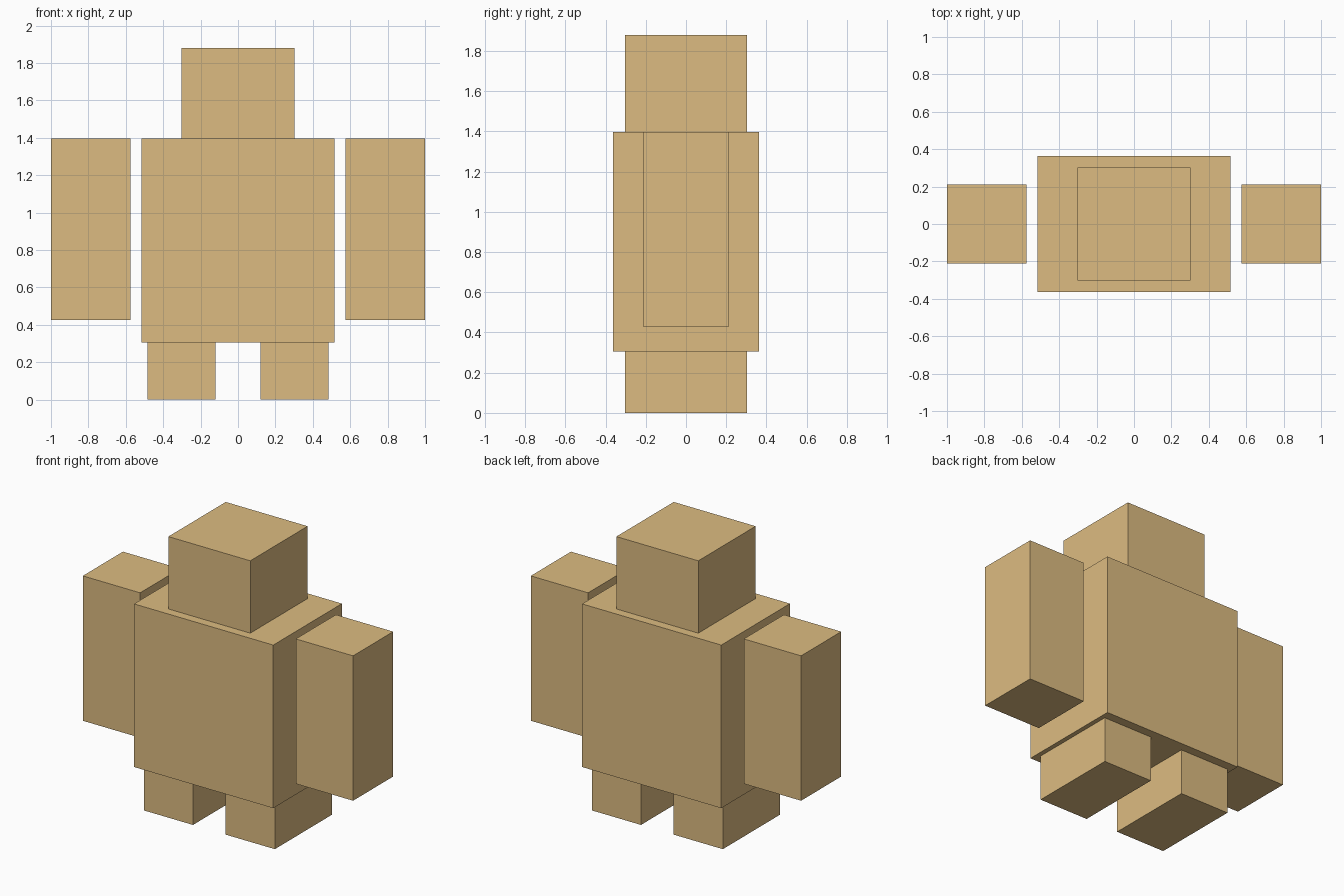
import bpy

if "Cube" in bpy.data.objects:
    bpy.data.objects.remove(bpy.data.objects["Cube"])

tan = bpy.data.materials.new("tan")
tan.diffuse_color = (0.72, 0.5, 0.22, 1.0)
tan.use_nodes = True
tan.node_tree.nodes["Principled BSDF"].inputs["Base Color"].default_value = tan.diffuse_color


def box(name, x, y, z):
    """Box spanning the given (min, max) ranges on each axis."""
    spans = (x, y, z)
    bpy.ops.mesh.primitive_cube_add(size=1, location=[(a + b) / 2 for a, b in spans])
    ob = bpy.context.object
    ob.name = name
    ob.scale = [b - a for a, b in spans]
    bpy.ops.object.transform_apply(location=False, rotation=False, scale=True)
    ob.data.materials.append(tan)
    return ob


HIP, SHOULDER, TOP = 0.305, 1.396, 1.88

# Head and torso
box("head", (-0.303, 0.303), (-0.303, 0.303), (SHOULDER, TOP))
box("torso", (-0.515, 0.515), (-0.363, 0.363), (HIP, SHOULDER))

# Arms hang free of the torso, legs sit under it
for side, s in (("left", -1), ("right", 1)):
    box(side + "_arm", sorted((s * 0.576, s * 1.0)), (-0.212, 0.212), (0.427, SHOULDER))
    box(side + "_leg", sorted((s * 0.121, s * 0.485)), (-0.303, 0.303), (0.0, HIP))
